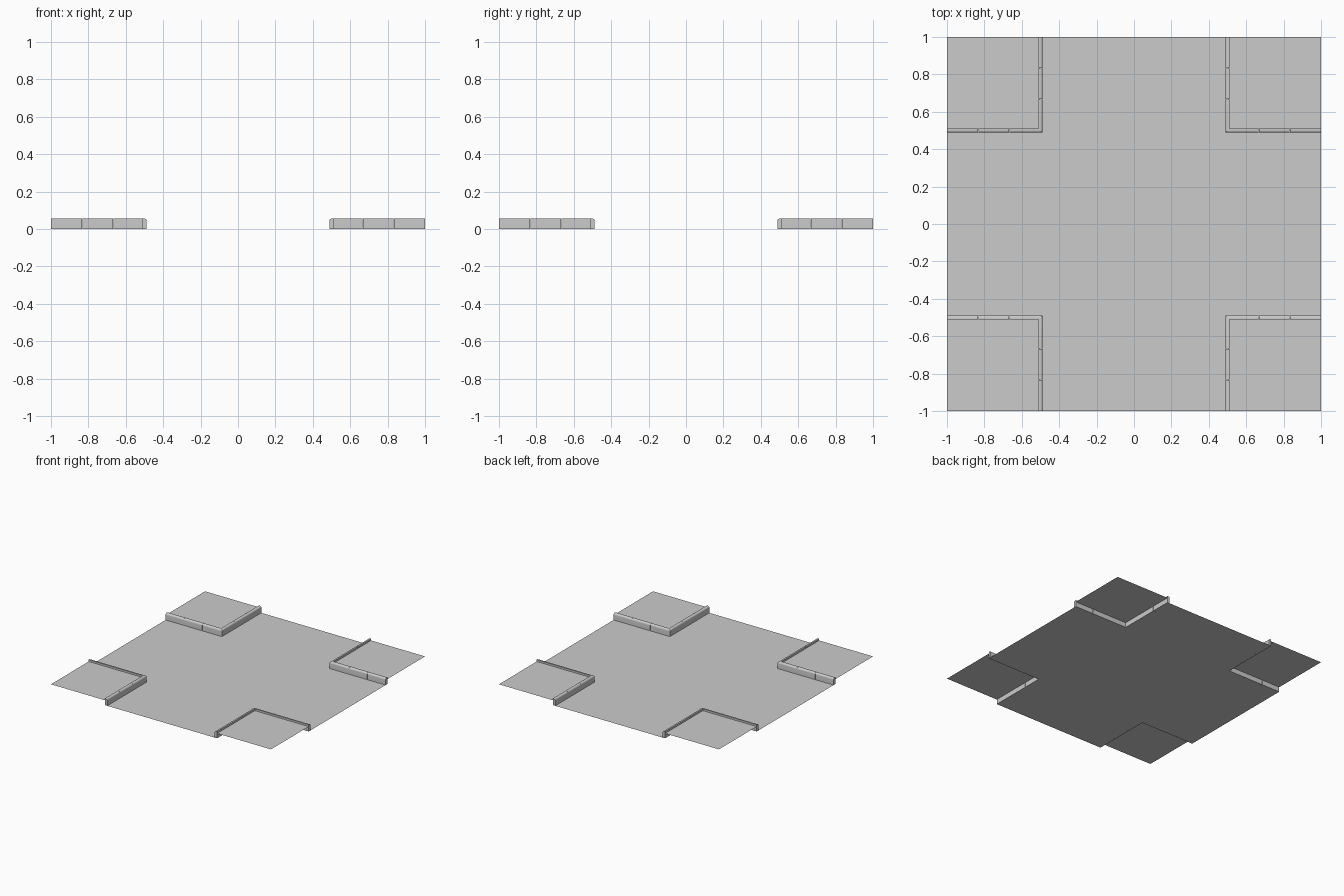
import bpy, bmesh, math

cube = bpy.data.objects.get("Cube")
if cube:
    bpy.data.objects.remove(cube, do_unlink=True)

FRONT, BACK = 0.488, 0.51      # kerb faces, measured from the centre lines
TOP, WALK = 0.055, 0.04        # kerb top and pavement heights
GAP = 0.0006                   # half the joint between kerb stones


def make_object(name, bm, mirrored=False):
    bmesh.ops.recalc_face_normals(bm, faces=bm.faces)
    mesh = bpy.data.meshes.new(name)
    bm.to_mesh(mesh)
    bm.free()
    obj = bpy.data.objects.new(name, mesh)
    bpy.context.collection.objects.link(obj)
    if mirrored:
        mod = obj.modifiers.new("four_corners", 'MIRROR')
        mod.use_axis = (True, True, False)
    return obj


def flat_sheet(name, outline, z, mirrored=False):
    bm = bmesh.new()
    face = bm.faces.new([bm.verts.new((x, y, z)) for x, y in outline])
    obj = make_object(name, bm, mirrored)
    if obj.data.polygons[0].normal.z < 0:
        obj.data.flip_normals()
    return obj


# Kerb cross-section: upright front, quarter-round shoulder, flat top and back
radius = 0.013
profile = [(FRONT, 0)]
for i in range(6):
    a = math.radians(90) * i / 5
    profile.append((FRONT + radius * (1 - math.cos(a)),
                    TOP - radius * (1 - math.sin(a))))
profile += [(BACK, TOP), (BACK, 0)]


def add_stone(bm, stations):
    """Sweep the cross-section through stations, each mapping offset to (x, y)."""
    rings = [[bm.verts.new((*place(o), z)) for o, z in profile] for place in stations]
    n = len(profile)
    for r, s in zip(rings, rings[1:]):
        for i in range(n):
            j = (i + 1) % n
            bm.faces.new((r[i], r[j], s[j], s[i]))
    bm.faces.new(rings[0])
    bm.faces.new(reversed(rings[-1]))


def on_x(d):
    return lambda o: (d, o)


def on_y(d):
    return lambda o: (o, d)


# Kerbs: a mitred corner stone and two straight stones along each arm
first, second = 0.667, 0.833
kerb = bmesh.new()
add_stone(kerb, [on_x(first - GAP), lambda o: (o, o), on_y(first - GAP)])
for arm in (on_x, on_y):
    add_stone(kerb, [arm(first + GAP), arm(second - GAP)])
    add_stone(kerb, [arm(second + GAP), arm(1)])
kerbs = make_object("kerbs", kerb, mirrored=True)

bpy.ops.object.select_all(action='DESELECT')
kerbs.select_set(True)
bpy.context.view_layer.objects.active = kerbs
bpy.ops.object.shade_smooth_by_angle(angle=math.radians(30))

# Raised pavement in each corner, tucked into the kerb back
edge = BACK - 0.004
flat_sheet("pavements", [(edge, edge), (1, edge), (1, 1), (edge, 1)], WALK, True)

# Cross-shaped road surface between the kerbs
quarter = [(1, FRONT), (FRONT, FRONT), (FRONT, 1)]
outline = []
for turn in range(4):
    c, s = round(math.cos(turn * math.pi / 2)), round(math.sin(turn * math.pi / 2))
    outline += [(c * x - s * y, s * x + c * y) for x, y in quarter]
flat_sheet("road", outline, 0)
